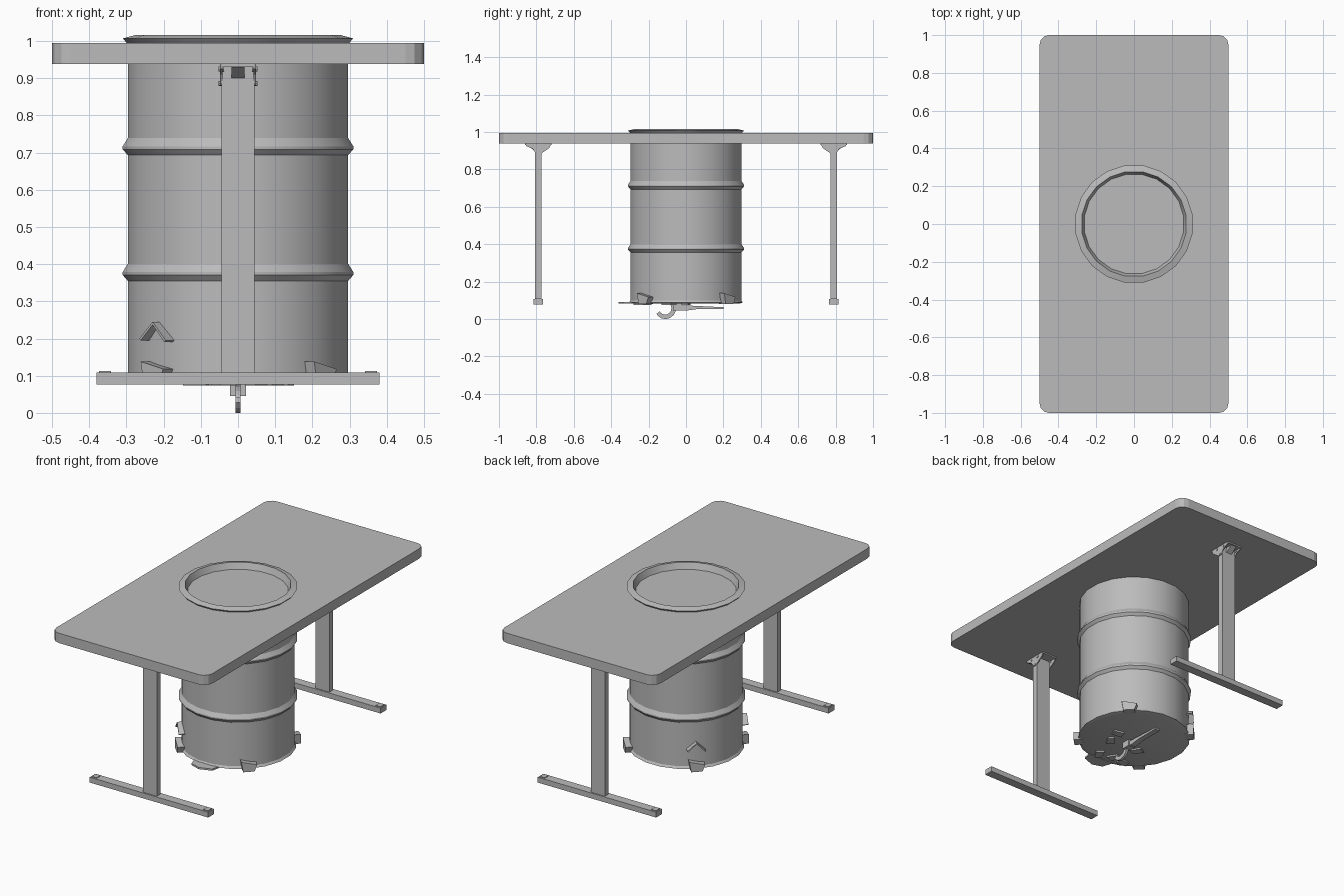
import bpy, bmesh, math
from mathutils import Matrix, Vector

cube = bpy.data.objects.get("Cube")
if cube:
    bpy.data.objects.remove(cube)

grey = bpy.data.materials.new("plain grey")
grey.use_nodes = True
tone = (0.5, 0.5, 0.5, 1)
grey.diffuse_color = tone
grey.node_tree.nodes["Principled BSDF"].inputs["Base Color"].default_value = tone


def finish(name, bm, smooth=False):
    """Turn a bmesh into a named, coloured object."""
    bmesh.ops.recalc_face_normals(bm, faces=bm.faces)
    mesh = bpy.data.meshes.new(name)
    bm.to_mesh(mesh)
    bm.free()
    mesh.materials.append(grey)
    obj = bpy.data.objects.new(name, mesh)
    bpy.context.collection.objects.link(obj)
    if smooth:
        bpy.ops.object.select_all(action="DESELECT")
        obj.select_set(True)
        bpy.context.view_layer.objects.active = obj
        bpy.ops.object.shade_smooth_by_angle(angle=math.radians(25))
    return obj


def box(name, x, y, z):
    """Box from three (low, high) ranges."""
    bm = bmesh.new()
    bmesh.ops.create_cube(bm, size=1)
    for v in bm.verts:
        v.co = [lo + (c + 0.5) * (hi - lo) for c, (lo, hi) in zip(v.co, (x, y, z))]
    return finish(name, bm)


def prism(name, outline, low, high, frame):
    """Extrude an outline from low to high along the third axis of a frame."""
    bm = bmesh.new()
    face = bm.faces.new([bm.verts.new((a, b, low)) for a, b in outline])
    new = bmesh.ops.extrude_face_region(bm, geom=[face])["geom"]
    top = [g for g in new if isinstance(g, bmesh.types.BMVert)]
    bmesh.ops.translate(bm, verts=top, vec=(0, 0, high - low))
    bm.transform(frame)
    return finish(name, bm)


def frame(a, b, c, origin=(0, 0, 0)):
    m = Matrix((a, b, c)).transposed().to_4x4()
    m.translation = Vector(origin)
    return m


def radial(angle):
    """Frame on the drum: tangent, up, outward."""
    c, s = math.cos(angle), math.sin(angle)
    return frame((-s, c, 0), (0, 0, 1), (c, s, 0))


SIDES = 20


def circle(r):
    return [(r * math.cos(a), r * math.sin(a))
            for a in ((i + 0.5) * math.tau / SIDES for i in range(SIDES))]


# Tabletop with rounded corners and a hole for the drum
corner, outer = 0.05, []
for k, (sx, sy) in enumerate(((1, 1), (-1, 1), (-1, -1), (1, -1))):
    for i in range(4):
        a = math.radians(90 * k + 30 * i)
        outer.append((sx * (0.5 - corner) + corner * math.cos(a),
                      sy * (1 - corner) + corner * math.sin(a)))
bm = bmesh.new()
for loop in (outer, circle(0.292)):
    vs = [bm.verts.new((x, y, 0.938)) for x, y in loop]
    for i, v in enumerate(vs):
        bm.edges.new((v, vs[i - 1]))
bmesh.ops.triangle_fill(bm, edges=bm.edges[:], use_beauty=True)
new = bmesh.ops.extrude_face_region(bm, geom=bm.faces[:])["geom"]
bmesh.ops.translate(bm, verts=[g for g in new if isinstance(g, bmesh.types.BMVert)],
                    vec=(0, 0, 0.057))
finish("tabletop", bm)

# Drum: bottom rim, two ribs, top rim and sunken lid
profile = [(0.29, 0.083), (0.308, 0.088), (0.3, 0.1)]
for z in (0.375, 0.713):
    profile += [(0.3, z - 0.02), (0.314, z - 0.004), (0.314, z + 0.004), (0.3, z + 0.026)]
profile += [(0.3, 0.992), (0.314, 1.007), (0.28, 1.016), (0.266, 0.98)]
bm = bmesh.new()
rings = [[bm.verts.new((x, y, z)) for x, y in circle(r)] for r, z in profile]
for lower, upper in zip(rings, rings[1:]):
    for i in range(SIDES):
        bm.faces.new((lower[i - 1], lower[i], upper[i], upper[i - 1]))
bm.faces.new(rings[0])
bm.faces.new(rings[-1])
finish("drum", bm, smooth=True)

# Four torn tabs round the bottom rim
for i in range(4):
    prism(f"rim_tab_{i + 1}",
          [(-0.04, 0.138), (0.045, 0.118), (0.03, 0.08), (-0.03, 0.08)],
          0.28, 0.33, radial(math.radians(45 + 90 * i)))

# Two bent brackets on the drum's side
for name, deg in (("front", 225), ("back", 135)):
    prism(f"{name}_bent_bracket",
          [(-0.05, 0.2), (0, 0.245), (0.05, 0.195), (0.045, 0.19), (0, 0.237), (-0.045, 0.195)],
          0.285, 0.325, radial(math.radians(deg)))

# Flat flap under the front of the drum
flat = frame((1, 0, 0), (0, 1, 0), (0, 0, 1))
prism("bottom_flap", [(-0.08, -0.28), (-0.06, -0.34), (0.0, -0.36), (0.07, -0.335), (0.08, -0.28)],
      0.082, 0.092, flat)

# Scattered small scraps under the drum
for i, (x, y) in enumerate(((0.11, 0), (0.09, -0.09), (-0.04, -0.22),
                            (-0.11, -0.23), (0.05, -0.24), (-0.09, -0.08))):
    turn = Matrix.Translation((x, y, 0)) @ Matrix.Rotation(i * 1.1, 4, "Z")
    prism(f"scrap_{i + 1}", [(-0.035, -0.02), (0.025, -0.025), (0.04, 0.01), (-0.02, 0.025)],
          0.074, 0.084, turn)

# Lever, pivot and hook under the drum
side = frame((0, 1, 0), (0, 0, 1), (1, 0, 0))
prism("lever", [(-0.05, 0.05), (0.0, 0.045), (0.06, 0.053), (0.2, 0.053), (0.2, 0.063), (-0.05, 0.075)],
      -0.016, 0.016, side)
box("pivot_block", (-0.022, 0.022), (-0.07, -0.02), (0.045, 0.083))
arc = [math.radians(a) for a in range(-150, 41, 19)]
hook = [(-0.11 + 0.055 * math.cos(a), 0.055 + 0.055 * math.sin(a)) for a in arc]
hook += [(-0.112 + 0.034 * math.cos(a), 0.058 + 0.034 * math.sin(a)) for a in reversed(arc)]
prism("hook", hook, -0.007, 0.007, side)

# Legs, mirrored front and back
for name, s in (("front", -1), ("back", 1)):
    def span(lo, hi):
        return tuple(sorted((s * lo, s * hi)))

    box(f"{name}_leg", (-0.045, 0.045), span(0.773, 0.808), (0.1, 0.937))
    box(f"{name}_foot", (-0.38, 0.38), span(0.764, 0.816), (0.077, 0.108))
    out = frame((0, s, 0), (0, 0, 1), (1, 0, 0))
    box(f"{name}_mount_plate", (-0.045, 0.045), span(0.72, 0.86), (0.93, 0.94))
    prism(f"{name}_mount_tongue", [(0.855, 0.932), (0.81, 0.9), (0.8, 0.91), (0.82, 0.935)],
          -0.018, 0.018, out)
    for x, tag in ((-0.045, "right"), (0.045, "left")):
        box(f"{name}_{tag}_foot_cap", tuple(sorted((x * 7.6, x * 8.3))),
            span(0.772, 0.808), (0.107, 0.112))
        prism(f"{name}_{tag}_gusset",
              [(0.72, 0.938), (0.86, 0.938), (0.855, 0.925), (0.82, 0.91),
               (0.8, 0.88), (0.78, 0.88), (0.73, 0.915)],
              x - 0.003, x + 0.003, out)
        for y, z in ((0.79, 0.886), (0.765, 0.925), (0.82, 0.925)):
            bm = bmesh.new()
            bmesh.ops.create_cone(bm, cap_ends=True, segments=8, radius1=0.007,
                                  radius2=0.007, depth=0.014)
            bm.transform(Matrix.Translation((x, s * y, z)) @ Matrix.Rotation(math.pi / 2, 4, "Y"))
            finish(f"{name}_{tag}_bolt", bm)
